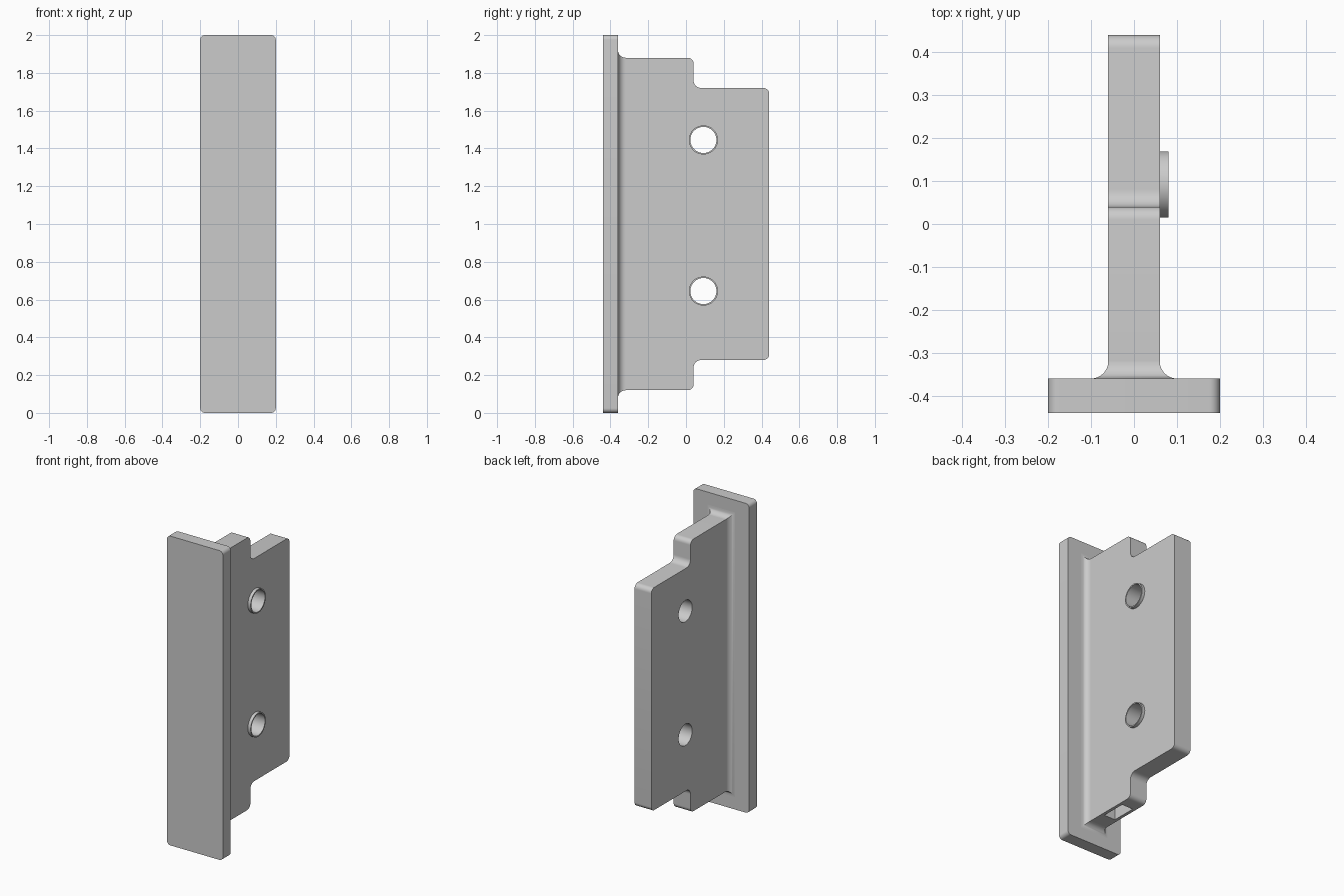
import bpy, bmesh
from math import sin, cos, pi
from mathutils import Vector

cube = bpy.data.objects.get("Cube")
if cube:
    bpy.data.objects.remove(cube, do_unlink=True)

grey = bpy.data.materials.new("plain grey")
grey.use_nodes = True
grey.diffuse_color = (0.6, 0.6, 0.6, 1)
grey.node_tree.nodes["Principled BSDF"].inputs["Base Color"].default_value = grey.diffuse_color


def rounded(corners, steps=8):
    """Outline from (a, b, radius) right-angle corners, each turned into an arc."""
    pts = []
    for i, (a, b, r) in enumerate(corners):
        p = Vector((a, b))
        if r == 0:
            pts.append(p)
            continue
        u = (Vector(corners[i - 1][:2]) - p).normalized()
        v = (Vector(corners[(i + 1) % len(corners)][:2]) - p).normalized()
        c = p + r * (u + v)
        for k in range(steps + 1):
            t = k / steps * pi / 2
            pts.append(c - r * (v * cos(t) + u * sin(t)))
    return pts


def loft(name, rings):
    """Solid through matching rings of 3D points, capped at both ends."""
    bm = bmesh.new()
    loops = [[bm.verts.new(p) for p in ring] for ring in rings]
    n = len(loops[0])
    for a, b in zip(loops, loops[1:]):
        for i in range(n):
            j = (i + 1) % n
            bm.faces.new((a[i], a[j], b[j], b[i]))
    bm.faces.new(loops[0][::-1])
    bm.faces.new(loops[-1])
    bmesh.ops.recalc_face_normals(bm, faces=bm.faces)
    mesh = bpy.data.meshes.new(name)
    bm.to_mesh(mesh)
    bm.free()
    mesh.materials.append(grey)
    obj = bpy.data.objects.new(name, mesh)
    bpy.context.collection.objects.link(obj)
    return obj


def activate(obj):
    bpy.ops.object.select_all(action='DESELECT')
    obj.select_set(True)
    bpy.context.view_layer.objects.active = obj


def combine(target, tool, operation):
    """Apply a boolean and discard the tool."""
    activate(target)
    mod = target.modifiers.new("cut", 'BOOLEAN')
    mod.object, mod.operation, mod.solver = tool, operation, 'EXACT'
    bpy.ops.object.modifier_apply(modifier=mod.name)
    bpy.data.objects.remove(tool, do_unlink=True)


def cylinder_x(name, y, z, r, x0, x1, sides=64):
    ring = [(y + r * cos(2 * pi * k / sides), z + r * sin(2 * pi * k / sides))
            for k in range(sides)]
    return loft(name, [[(x, a, b) for a, b in ring] for x in (x0, x1)])


def rectangle(y, x0, x1, z0, z1):
    return [(x0, y, z0), (x1, y, z0), (x1, y, z1), (x0, y, z1)]


# Face plate with rounded corners
HALF, PLATE_BACK = 0.06, -0.36
outline = rounded([(x, z, 0.025) for x, z in ((-0.2, 0), (0.2, 0), (0.2, 2), (-0.2, 2))])
plate = loft("face_plate", [[(x, y, z) for x, z in outline] for y in (-0.44, PLATE_BACK)])

# Stepped web, mirrored about mid height
lower = [(-0.4, 0.12, 0), (0.04, 0.12, 0.03), (0.04, 0.28, 0.04), (0.44, 0.28, 0.03)]
upper = [(y, 2 - z, r) for y, z, r in reversed(lower)]
profile = rounded(lower + upper)
web = loft("stepped_web", [[(x, y, z) for y, z in profile] for x in (-HALF, HALF)])

# Raised rims and through holes
for z in (0.645, 1.445):
    combine(web, cylinder_x("rim", 0.092, z, 0.077, 0, 0.08), 'UNION')
    combine(web, cylinder_x("hole_cutter", 0.092, z, 0.069, -0.2, 0.2), 'DIFFERENCE')

# Blind slot in the underside
slot = loft("slot_cutter", [rectangle(y, -0.04, 0.04, 0, 0.4) for y in (-0.22, -0.06)])
combine(web, slot, 'DIFFERENCE')

# Concave fillet between web and plate
R = 0.04
rings = [rectangle(PLATE_BACK - 0.01, -HALF - R, HALF + R, 0.12 - R, 1.88 + R)]
for k in range(9):
    t = k / 8 * pi / 2
    d = R * (1 - sin(t))
    y = PLATE_BACK + R * (1 - cos(t))
    rings.append(rectangle(y, -HALF - d, HALF + d, 0.12 - d, 1.88 + d))
fillet = loft("root_fillet", rings)

for obj in (plate, web, fillet):
    activate(obj)
    bpy.ops.object.shade_smooth_by_angle(angle=pi / 6)
